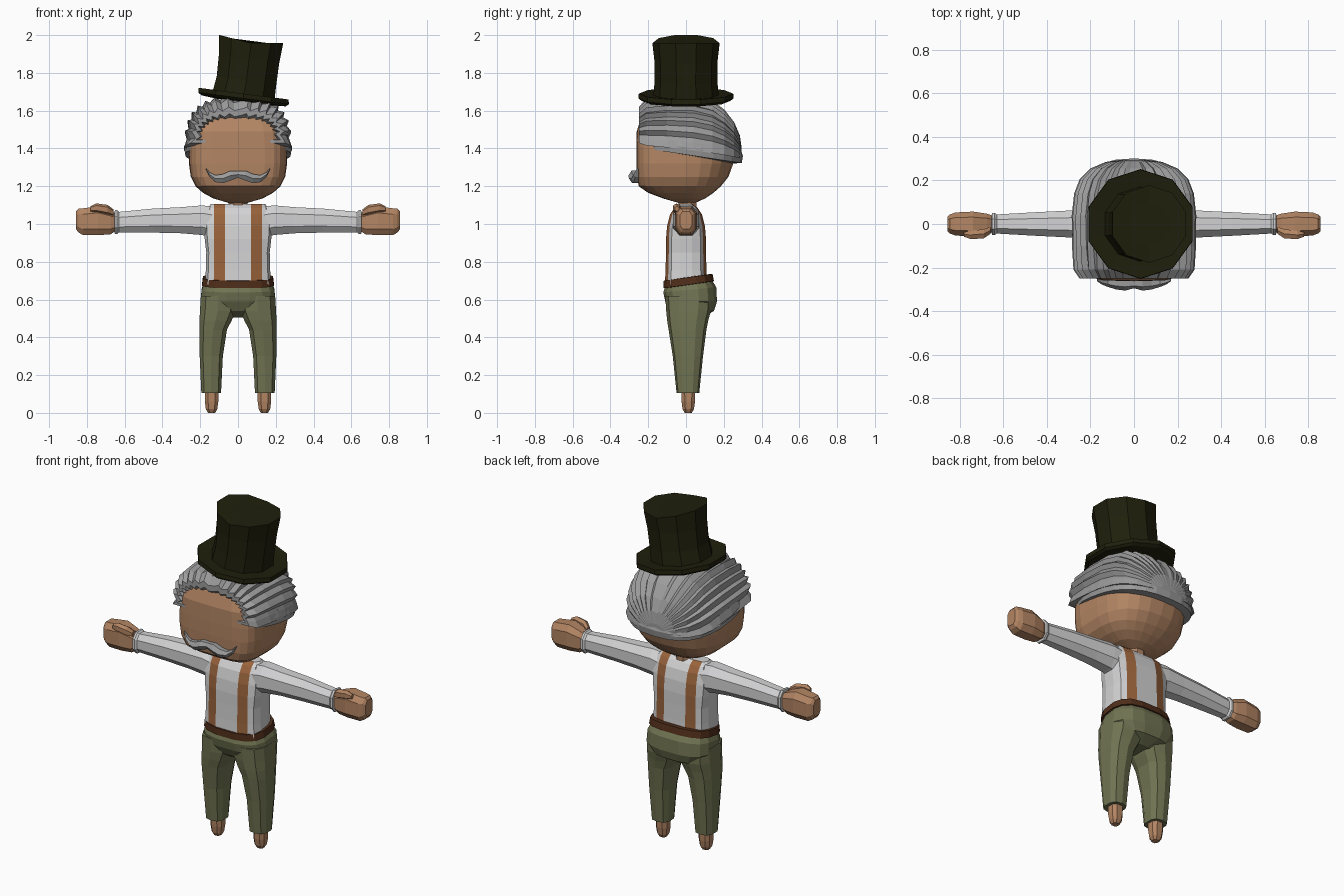
import bpy, bmesh, math


def material(name, rgb):
    m = bpy.data.materials.new(name)
    m.diffuse_color = (*rgb, 1)
    return m


SKIN = material("skin", (0.45, 0.235, 0.125))
HAIR = material("grey hair", (0.33, 0.33, 0.335))
HAT = material("dark hat", (0.014, 0.014, 0.004))
SHIRT = material("white shirt", (0.65, 0.65, 0.66))
STRAP = material("tan strap", (0.32, 0.125, 0.045))
BELT = material("brown belt", (0.08, 0.027, 0.01))
PANTS = material("olive cloth", (0.165, 0.175, 0.085))


def loft(name, rings, mats, rule=None, mirror=False):
    """Skin a list of closed rings, cap both ends, optionally mirror in x."""
    bm = bmesh.new()
    loops = [[bm.verts.new(p) for p in r] for r in rings]
    n = len(loops[0])
    for a, b in zip(loops, loops[1:]):
        for i in range(n):
            j = (i + 1) % n
            bm.faces.new((a[i], a[j], b[j], b[i]))
    bm.faces.new(loops[0])
    bm.faces.new(loops[-1])
    bmesh.ops.recalc_face_normals(bm, faces=bm.faces)
    if rule:
        for f in bm.faces:
            f.material_index = rule(f.calc_center_median())
    me = bpy.data.meshes.new(name)
    bm.to_mesh(me)
    bm.free()
    for m in mats:
        me.materials.append(m)
    ob = bpy.data.objects.new(name, me)
    bpy.context.collection.objects.link(ob)
    if mirror:
        ob.modifiers.new("mirror", 'MIRROR')
    return ob


def unit(n, e=2.0, start=0.0):
    """Superellipse outline of unit radius."""
    pts = []
    for i in range(n):
        t = start + math.tau * i / n
        c, s = math.cos(t), math.sin(t)
        pts.append((math.copysign(abs(c) ** (2 / e), c),
                    math.copysign(abs(s) ** (2 / e), s)))
    return pts


def flat_ring(z, x0, x1, y0, y1, n=10, e=2.5, slope=0.0):
    """Horizontal ring; slope lifts it toward the back."""
    cx, rx, cy, ry = (x0 + x1) / 2, (x1 - x0) / 2, (y0 + y1) / 2, (y1 - y0) / 2
    return [(cx + rx * u, cy + ry * v, z + slope * (cy + ry * v))
            for u, v in unit(n, e, math.pi / n)]


def side_ring(x, y, z, ry, rz, n=8, e=2.3):
    """Ring across the x axis, for arms and hands."""
    return [(x, y + ry * u, z + rz * v) for u, v in unit(n, e, math.pi / n)]


# Head: boxy at the face, round at the back
def head_ring(z, w, front, back):
    r = []
    for (u, v), (p, q) in zip(unit(24, 4.5), unit(24, 2.3)):
        r.append((w * u, front * v, z) if v < 0 else (w * p, back * q, z))
    return r


loft("head", [head_ring(*s) for s in (
    (1.112, 0.05, 0.04, 0.05), (1.135, 0.13, 0.12, 0.10), (1.165, 0.185, 0.20, 0.145),
    (1.20, 0.225, 0.25, 0.185), (1.25, 0.25, 0.26, 0.225), (1.32, 0.26, 0.263, 0.25),
    (1.40, 0.26, 0.263, 0.26), (1.49, 0.25, 0.261, 0.25), (1.56, 0.22, 0.238, 0.22),
    (1.60, 0.17, 0.19, 0.17))], [SKIN])
loft("neck", [flat_ring(z, -0.055, 0.055, -0.045, 0.06, 8, 2) for z in (1.05, 1.17)], [SKIN])

# Hair: ridged locks swept from the forehead to the nape
LOCKS = 15


def hair_ring(y, base, w, top, ridge):
    r = []
    n = LOCKS * 3
    for i in range(n + 1):
        t = math.pi * i / n
        c, s = math.cos(t), math.sin(t)
        k = 1 - ridge * (0, 0.55, 1)[i % 3]
        r.append((k * w * math.copysign(abs(c) ** 0.72, c), y,
                  base + k * (top - base) * s ** 0.72))
    return r


loft("hair", [hair_ring(*s) for s in (
    (-0.225, 1.45, 0.205, 1.56, 0.12), (-0.25, 1.445, 0.225, 1.585, 0.12),
    (-0.25, 1.43, 0.25, 1.62, 0.10), (-0.21, 1.415, 0.278, 1.665, 0.09),
    (-0.10, 1.405, 0.285, 1.68, 0.07), (0.04, 1.39, 0.286, 1.68, 0.06),
    (0.14, 1.375, 0.275, 1.655, 0.07), (0.205, 1.365, 0.25, 1.605, 0.08),
    (0.255, 1.355, 0.20, 1.54, 0.09), (0.285, 1.35, 0.13, 1.47, 0.10),
    (0.295, 1.35, 0.06, 1.40, 0.10))], [HAIR])

# Swept band of hair above the ears and round the nape
band = []
for i in range(21):
    t = math.radians(-42 + 264 * i / 20)
    c, s = math.cos(t), math.sin(t)
    x = math.copysign(abs(c) ** 0.8, c)
    y = math.copysign(abs(s) ** 0.8, s)
    y *= 0.295 if y > 0 else 0.29
    z = 1.405 - 0.15 * y
    band.append([(x * a, y * (a / 0.28), z + dz) for a, dz in
                 ((0.24, -0.04), (0.28, -0.038), (0.286, 0.0), (0.272, 0.04), (0.24, 0.04))])
loft("hair_band", band, [HAIR])

# Moustache: diamond section swept along x with curled tips
half = [(0.0, 1.262, 0.020), (0.04, 1.256, 0.030), (0.08, 1.24, 0.028),
        (0.12, 1.24, 0.021), (0.15, 1.262, 0.014), (0.17, 1.292, 0.004)]
whole = [(-x, z, h) for x, z, h in half[:0:-1]] + half
loft("moustache", [[(x, -0.272 + 0.5 * x * x + (0.1 * h + 1.05 * h * u if u > 0 else 1.15 * h * u),
                     z + h * v) for u, v in unit(6, 2, 0)] for x, z, h in whole], [HAIR])


# Hat: tilted brim, leaning crown, raised crease on top
def hat_ring(x, z, r, tilt=0.13):
    return [(x + r * u, r * v, z - tilt * r * u) for u, v in unit(10, 2, math.pi / 2)]


top = [(x, y, 1.957 + 0.26 * max(0, 0.07 - x)) for x, y, z in hat_ring(0.07, 0, 0.178)]
lid = [(x, y, 1.957 + 0.26 * max(0, 0.07 - x)) for x, y, z in hat_ring(0.07, 0, 0.10)]
loft("top_hat", [hat_ring(0.03, 1.645, 0.15), hat_ring(0.03, 1.652, 0.235),
                 hat_ring(0.03, 1.665, 0.252), hat_ring(0.03, 1.69, 0.250),
                 hat_ring(0.03, 1.683, 0.172), hat_ring(0.045, 1.76, 0.166),
                 hat_ring(0.058, 1.87, 0.168), top, lid], [HAT])


# Shirt body with painted straps as narrow columns of faces
def torso_ring(z, w, d):
    quad = [(w, 0.3 * d), (max(0.13, w * 0.92), 0.72 * d), (0.127, 0.86 * d), (0.07, d)]
    right = quad + [(-x, y) for x, y in quad[::-1]]
    return [(x, y, z) for x, y in right + [(-x, -y) for x, y in right]]


loft("shirt", [torso_ring(*s) for s in (
    (0.68, 0.175, 0.112), (0.76, 0.17, 0.108), (0.85, 0.168, 0.106), (0.92, 0.176, 0.106),
    (0.99, 0.18, 0.10), (1.05, 0.172, 0.085), (1.085, 0.16, 0.062), (1.105, 0.145, 0.035))],
    [SHIRT, STRAP],
    lambda c: 1 if 0.08 < abs(c.x) < 0.12 else 0)

# Sleeves with flared cuffs
loft("sleeve", [side_ring(*s) for s in (
    (0.11, 0, 1.005, 0.075, 0.09), (0.19, 0, 1.02, 0.074, 0.084), (0.30, 0, 1.02, 0.066, 0.074),
    (0.45, 0, 1.018, 0.058, 0.068), (0.63, 0, 1.01, 0.047, 0.058),
    (0.64, 0, 1.01, 0.055, 0.068), (0.652, 0, 1.01, 0.055, 0.068),
    (0.654, 0, 1.01, 0.042, 0.05))], [SHIRT], mirror=True)

# Fists and thumbs
loft("fist", [side_ring(*s, 8, 3) for s in (
    (0.64, 0, 1.01, 0.036, 0.044), (0.675, 0, 1.008, 0.050, 0.066), (0.74, 0, 1.017, 0.060, 0.080),
    (0.82, 0, 1.012, 0.056, 0.075), (0.845, 0, 1.018, 0.046, 0.066),
    (0.857, 0, 1.02, 0.034, 0.05))], [SKIN], mirror=True)
loft("thumb", [side_ring(*s, 6, 2.3) for s in (
    (0.66, -0.03, 1.06, 0.018, 0.018), (0.69, -0.045, 1.075, 0.024, 0.026),
    (0.75, -0.05, 1.085, 0.022, 0.024), (0.78, -0.048, 1.08, 0.012, 0.014))], [SKIN], mirror=True)

# Belt, higher at the back
loft("belt", [flat_ring(z, -w, w, -f, b, 16, 2.8, 0.14) for z, w, f, b in (
    (0.675, 0.18, 0.11, 0.135), (0.677, 0.193, 0.122, 0.150),
    (0.716, 0.188, 0.120, 0.142), (0.718, 0.165, 0.10, 0.11))], [BELT])

# Trousers: seat plus two tapered legs
loft("trouser_seat", [flat_ring(z, -w, w, -f, b, 16, 2.8, s) for z, w, f, b, s in (
    (0.685, 0.18, 0.112, 0.138, 0.14), (0.65, 0.196, 0.122, 0.162, 0.1),
    (0.59, 0.200, 0.112, 0.166, 0), (0.54, 0.16, 0.085, 0.15, 0),
    (0.505, 0.07, 0.03, 0.09, 0))], [PANTS])
loft("trouser_leg", [flat_ring(z, *s, 10, 2.8) for z, *s in (
    (0.62, 0.005, 0.200, -0.11, 0.135), (0.54, 0.008, 0.205, -0.105, 0.132),
    (0.49, 0.030, 0.207, -0.10, 0.118), (0.44, 0.056, 0.207, -0.092, 0.108),
    (0.30, 0.078, 0.205, -0.07, 0.09), (0.105, 0.088, 0.196, -0.05, 0.07),
    (0.105, 0.098, 0.186, -0.04, 0.06))], [PANTS], mirror=True)

# Peg-like feet
loft("foot", [flat_ring(z, 0.14 - w, 0.14 + w, 0.012 - d, 0.012 + d, 8, 2.6) for z, w, d in (
    (0.13, 0.038, 0.04), (0.06, 0.038, 0.038), (0.02, 0.032, 0.032), (0.0, 0.02, 0.02))],
    [SKIN], mirror=True)
